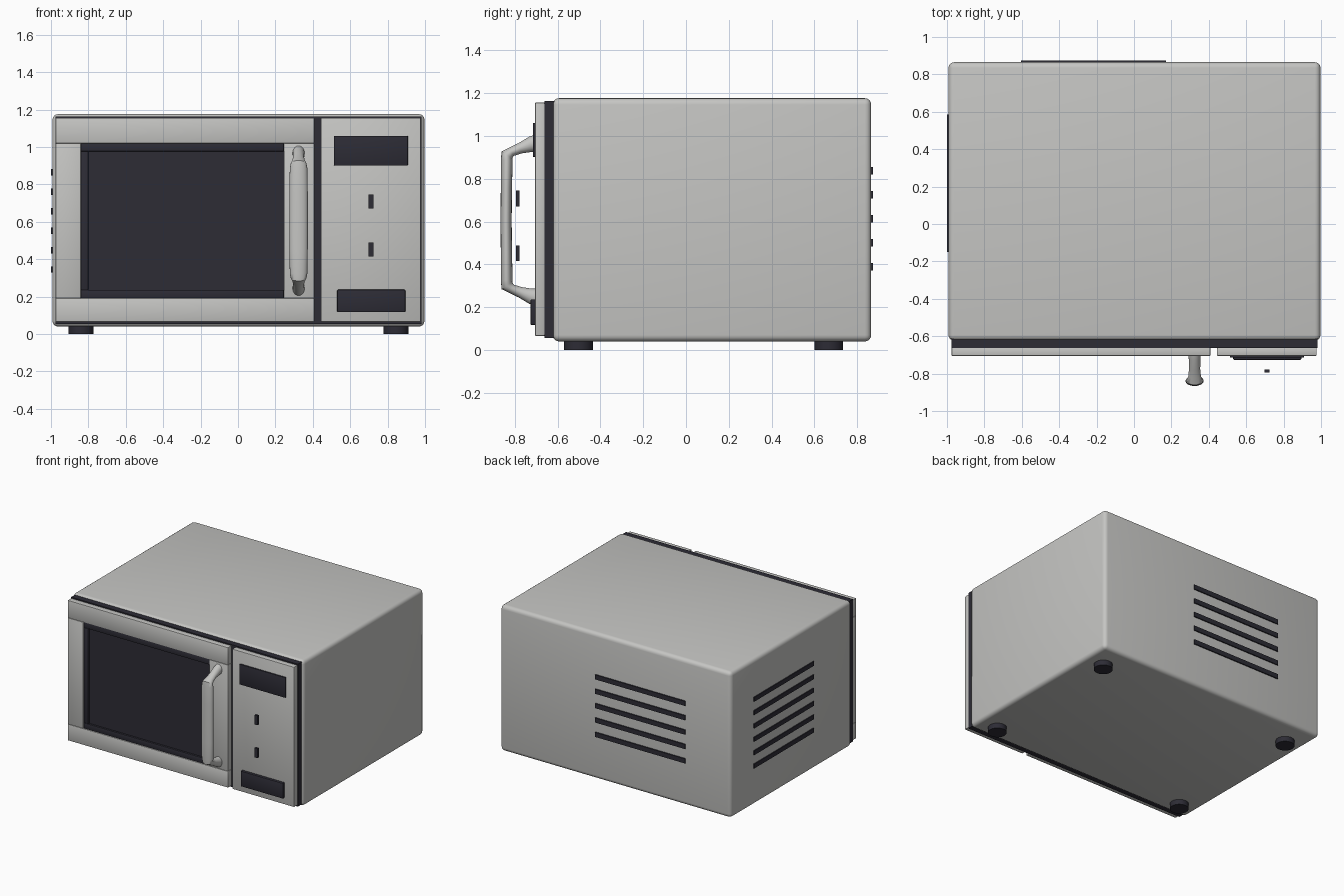
import bpy, bmesh, math
from mathutils import Vector

cube = bpy.data.objects.get("Cube")
if cube:
    bpy.data.objects.remove(cube, do_unlink=True)


def material(name, rgb):
    m = bpy.data.materials.new(name)
    m.use_nodes = True
    m.diffuse_color = (*rgb, 1)
    bsdf = next(n for n in m.node_tree.nodes if n.type == 'BSDF_PRINCIPLED')
    bsdf.inputs["Base Color"].default_value = (*rgb, 1)
    return m


GREY = material("light grey", (0.56, 0.56, 0.545))
DARK = material("charcoal", (0.026, 0.025, 0.036))


def finish(name, bm, mat):
    bmesh.ops.recalc_face_normals(bm, faces=bm.faces)
    mesh = bpy.data.meshes.new(name)
    bm.to_mesh(mesh)
    bm.free()
    mesh.materials.append(mat)
    ob = bpy.data.objects.new(name, mesh)
    bpy.context.collection.objects.link(ob)
    return ob


def smooth(ob):
    bpy.ops.object.select_all(action='DESELECT')
    ob.select_set(True)
    bpy.context.view_layer.objects.active = ob
    bpy.ops.object.shade_smooth_by_angle(angle=math.radians(40))


def box(name, x, y, z, mat, bevel=0, segments=2):
    """Box from (min, max) ranges with optional rounded edges."""
    bm = bmesh.new()
    bmesh.ops.create_cube(bm, size=1)
    for v in bm.verts:
        v.co = [r[0] + (c + 0.5) * (r[1] - r[0]) for c, r in zip(v.co, (x, y, z))]
    if bevel:
        bmesh.ops.bevel(bm, geom=bm.edges[:], offset=bevel, segments=segments,
                        profile=0.5, affect='EDGES')
    ob = finish(name, bm, mat)
    if bevel:
        smooth(ob)
    return ob


# Casing and the dark gasket behind the front
box("casing", (-0.992, 0.997), (-0.623, 0.865), (0.04, 1.176), GREY, 0.03, 4)
box("front_gasket", (-0.975, 0.98), (-0.662, -0.61), (0.055, 1.164), DARK)

# Door frame: two full-width rails and two stiles
DOOR_Y = (-0.705, -0.66)
for name, x, z in (("door_top_rail", (-0.975, 0.408), (1.02, 1.156)),
                   ("door_bottom_rail", (-0.975, 0.408), (0.065, 0.192)),
                   ("door_left_stile", (-0.975, -0.84), (0.192, 1.02)),
                   ("door_right_stile", (0.245, 0.408), (0.192, 1.02))):
    box(name, x, DOOR_Y, z, GREY, 0.004)

# Sunken window with a raised dark surround
box("window_pane", (-0.84, 0.245), (-0.685, -0.66), (0.192, 1.02), DARK)
for name, x, z in (("window_top_trim", (-0.84, 0.245), (0.977, 1.02)),
                   ("window_bottom_trim", (-0.84, 0.245), (0.192, 0.236)),
                   ("window_left_trim", (-0.84, -0.8), (0.236, 0.977))):
    box(name, x, (-0.7, -0.68), z, DARK, 0.003)

# Control panel with display, button and dial markers
box("control_panel", (0.443, 0.977), DOOR_Y, (0.065, 1.156), GREY, 0.006)
box("display", (0.513, 0.908), (-0.715, -0.7), (0.902, 1.06), DARK, 0.002)
box("door_button", (0.53, 0.895), (-0.726, -0.7), (0.117, 0.237), DARK, 0.005)
for name, z in (("upper_dial_marker", 0.708), ("lower_dial_marker", 0.452)):
    box(name, (0.699, 0.725), (-0.795, -0.778), (z - 0.037, z + 0.037), DARK)

# Vent slats on the back and on one side
for i in range(5):
    z = 0.389 + 0.112 * i
    box(f"back_vent_{i + 1}", (-0.603, 0.172), (0.855, 0.874),
        (z - 0.018, z + 0.018), DARK)
for i in range(6):
    z = 0.345 + 0.104 * i
    box(f"side_vent_{i + 1}", (-0.999, -0.985), (-0.15, 0.585),
        (z - 0.017, z + 0.017), DARK)

# Round feet
for side, x in (("left", 0.845), ("right", -0.84)):
    for end, y in (("front", -0.502), ("back", 0.667)):
        bm = bmesh.new()
        bmesh.ops.create_cone(bm, cap_ends=True, segments=32, radius1=0.067,
                              radius2=0.067, depth=0.05)
        bmesh.ops.translate(bm, verts=bm.verts, vec=(x, y, 0.025))
        smooth(finish(f"{end}_{side}_foot", bm, DARK))

# Handle: oval rings (y, height from middle, half width, half thickness, tilt)
upper = [(-0.695, 0.362, 0.033, 0.042, 90),
         (-0.725, 0.355, 0.031, 0.036, 80),
         (-0.775, 0.336, 0.030, 0.025, 70),
         (-0.815, 0.320, 0.034, 0.022, 62),
         (-0.836, 0.305, 0.042, 0.030, 35),
         (-0.837, 0.280, 0.047, 0.028, 8),
         (-0.839, 0.150, 0.049, 0.026, 1)]
rings = upper + [(-0.84, 0, 0.049, 0.026, 0)]
rings += [(y, -h, w, t, -a) for y, h, w, t, a in reversed(upper)]
bm = bmesh.new()
loops = []
for y, h, w, t, tilt in rings:
    a = math.radians(tilt)
    across = Vector((0, -math.cos(a), math.sin(a))) * t
    centre = Vector((0.324, y, 0.606 + h))
    loops.append([bm.verts.new(centre + Vector((w * math.cos(k), 0, 0)) + across * math.sin(k))
                  for k in (math.tau * i / 20 for i in range(20))])
for a, b in zip(loops, loops[1:]):
    for i in range(20):
        j = (i + 1) % 20
        bm.faces.new((a[i], a[j], b[j], b[i]))
bm.faces.new(loops[0])
bm.faces.new(loops[-1])
smooth(finish("door_handle", bm, GREY))
